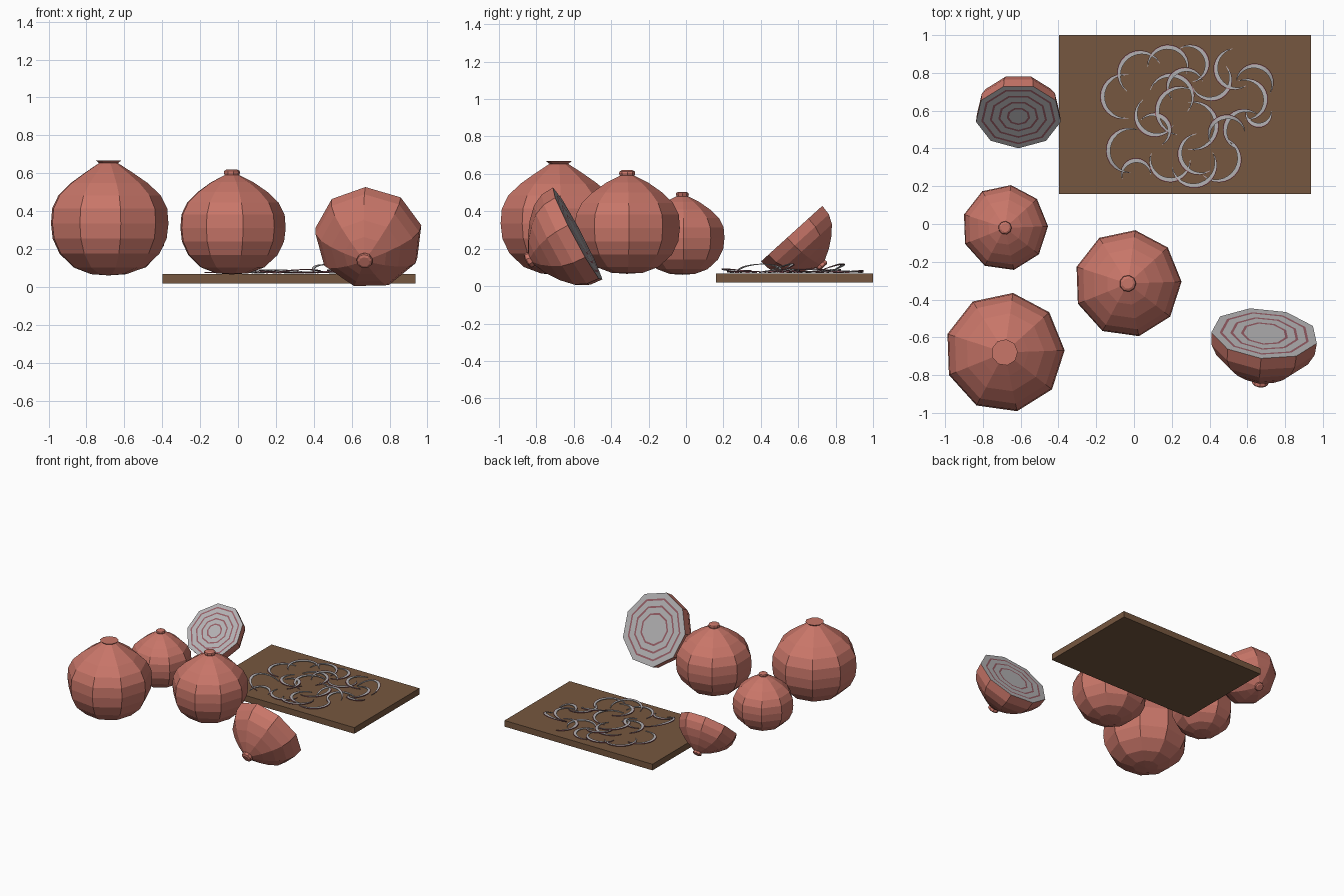
import bpy, bmesh, math, random
from mathutils import Matrix, Vector

if "Cube" in bpy.data.objects:
    bpy.data.objects.remove(bpy.data.objects["Cube"])

random.seed(4)
SIDES = 9


def material(name, rgb):
    m = bpy.data.materials.new(name)
    m.diffuse_color = (*rgb, 1)
    m.use_nodes = True
    m.node_tree.nodes["Principled BSDF"].inputs["Base Color"].default_value = m.diffuse_color
    return m


SKIN = material("onion_skin", (0.58, 0.18, 0.14))
RING = material("ring_pink", (0.30, 0.11, 0.13))
WOOD = material("board_wood", (0.18, 0.095, 0.05))
FLESH = material("onion_flesh", (0.45, 0.44, 0.45))


def finish(name, bm, mats, matrix=None):
    mesh = bpy.data.meshes.new(name)
    bm.to_mesh(mesh)
    bm.free()
    for m in mats:
        mesh.materials.append(m)
    ob = bpy.data.objects.new(name, mesh)
    if matrix:
        ob.matrix_world = matrix
    bpy.context.collection.objects.link(ob)
    return ob


def lathe(bm, profile, mats):
    """Revolve (radius, height) points; mats gives a material index per band."""
    rings = []
    for r, z in profile:
        if r == 0:
            rings.append([bm.verts.new((0, 0, z))])
        else:
            rings.append([bm.verts.new((r * math.cos(math.tau * i / SIDES),
                                        r * math.sin(math.tau * i / SIDES), z))
                          for i in range(SIDES)])
    for a, b, m in zip(rings, rings[1:], mats):
        for i in range(SIDES):
            j = (i + 1) % SIDES
            if len(a) == 1:
                vs = (a[0], b[j], b[i])
            elif len(b) == 1:
                vs = (a[i], a[j], b[0])
            else:
                vs = (a[i], a[j], b[j], b[i])
            bm.faces.new(vs).material_index = m


# Shared onion outline, in units of the onion radius
LOWER = [(0, -.91), (.3, -.89), (.6, -.78), (.85, -.55), (.97, -.3)]
UPPER = [(1, -.05), (.98, .2), (.87, .42), (.66, .62), (.4, .8)]
KNOB = [(.14, .93), (.155, .98), (.145, 1.01), (.1, 1.035), (0, 1.035)]
FLARE = [(.16, .955), (.22, 1.0), (0, 1.0)]


def whole_onion(name, loc, radius, stem):
    bm = bmesh.new()
    pts = [(r * radius, z * radius) for r, z in LOWER + UPPER + stem]
    lathe(bm, pts, [0] * len(pts))
    finish(name, bm, [SKIN],
           Matrix.Translation(loc) @ Matrix.Rotation(math.radians(2), 4, 'Z'))


def half_onion(name, centre, radius, stem_dir, side, phase, cuts):
    """Upper half of an onion with a ringed cut face."""
    bm = bmesh.new()
    face, mats = [(0, 0)], []
    for r in cuts:                      # pink line at each cut radius
        face += [(r - .025, 0), (r + .025, 0)]
        mats += [1, 2]
    face.append((1, 0))
    mats.append(1)
    dome = [(r, z + .05) for r, z in (UPPER + KNOB)[1:]]
    pts = [(r * radius, z * radius) for r, z in face + dome]
    lathe(bm, pts, mats + [0] * len(dome))
    z = Vector(stem_dir).normalized()
    x = Vector(side)
    x = (x - z * x.dot(z)).normalized()
    rot = Matrix((x, z.cross(x), z)).transposed().to_4x4()
    finish(name, bm, [SKIN, FLESH, RING],
           Matrix.Translation(centre) @ rot @ Matrix.Rotation(math.radians(phase), 4, 'Z'))


whole_onion("large_onion", (-.685, -.68, .35), .318, FLARE)
whole_onion("medium_onion", (-.033, -.315, .325), .285, KNOB)
whole_onion("small_onion", (-.683, -.02, .268), .228, KNOB)
half_onion("front_half_onion", (.692, -.58, .275), .285,
           (-.08, -.88, -.465), (.29, -.06, .05), 0, (.42, .62, .82))
half_onion("back_half_onion", (-.612, .57, .285), .228,
           (0, .67, -.74), (1, 0, 0), 10, (.25, .45, .65, .85))

# Cutting board
bm = bmesh.new()
bmesh.ops.create_cube(bm, size=1)
bmesh.ops.scale(bm, verts=bm.verts, vec=(1.335, .84, .05))
bmesh.ops.translate(bm, verts=bm.verts, vec=(.27, .58, .043))
finish("cutting_board", bm, [WOOD])


def slice_piece(name, x, y, radius, facing, lift):
    """Thin crescent ribbon, arched slightly, with a pink outer edge."""
    bm = bmesh.new()
    steps, rows = 14, []
    for i in range(steps + 1):
        t = i / steps
        a = math.radians(facing + (t - .5) * 210)
        w = .003 + .022 * math.sin(math.pi * t)
        z = .07 + lift * math.sin(math.pi * t)
        row = []
        for r, dz in ((radius - w, 0), (radius - w, .005), (radius - .2 * w, .005),
                      (radius, .005), (radius, 0)):
            row.append(bm.verts.new((x + r * math.cos(a), y + r * math.sin(a), z + dz)))
        rows.append(row)
    for a, b in zip(rows, rows[1:]):
        for k in range(5):
            n = (k + 1) % 5
            f = bm.faces.new((a[k], a[n], b[n], b[k]))
            f.material_index = 1 if k in (2, 3) else 0
    bm.faces.new(rows[0])
    bm.faces.new(rows[-1][::-1])
    bmesh.ops.recalc_face_normals(bm, faces=bm.faces)
    finish(name, bm, [FLESH, RING])


# Sliced pieces: x, y, radius, direction of the thick middle
SLICES = [
    (.03, .80, .12, 130), (-.06, .675, .12, 180), (.18, .84, .11, 80),
    (.30, .85, .10, 20), (.41, .76, .11, 300), (.53, .82, .11, 200),
    (.64, .75, .10, 70), (.60, .66, .11, 10), (.66, .58, .07, 270),
    (.24, .60, .13, 160), (.11, .57, .11, 230), (-.03, .39, .12, 170),
    (.01, .27, .08, 100), (.19, .33, .11, 260), (.32, .52, .13, 0),
    (.34, .37, .11, 200), (.45, .34, .12, 330), (.49, .48, .10, 110),
    (.32, .31, .12, 290), (.11, .50, .09, 40), (.58, .50, .11, 150),
    (.27, .73, .10, 120), (.20, .68, .12, 60),
]
for n, (x, y, r, d) in enumerate(SLICES):
    lift = .045 if n in (11, 17, 6) else random.uniform(.003, .02)
    slice_piece(f"onion_slice_{n + 1}", x, y, r, d, lift)
